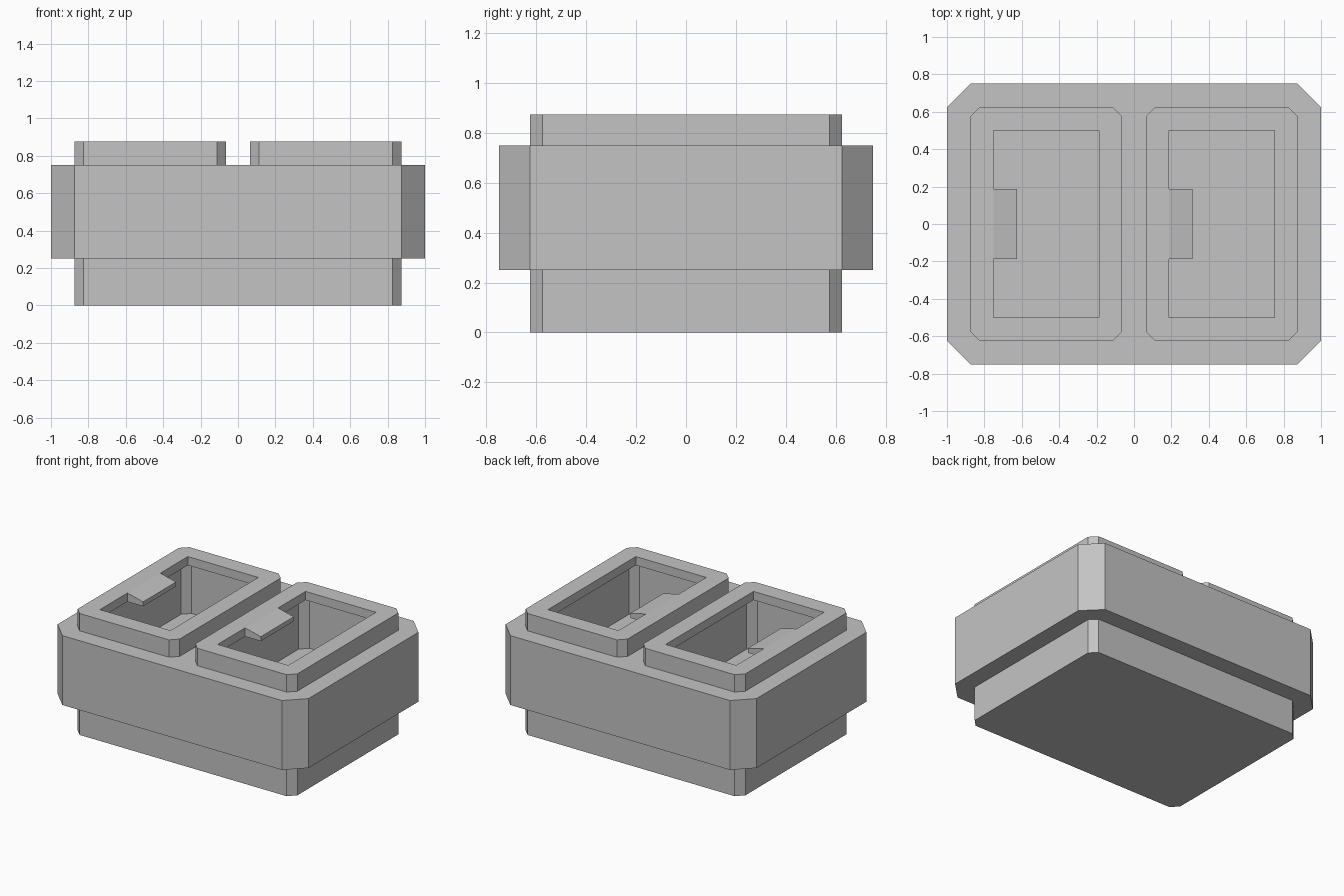
import bpy
import bmesh

if "Cube" in bpy.data.objects:
    bpy.data.objects.remove(bpy.data.objects["Cube"], do_unlink=True)

GREY = (0.55, 0.55, 0.55, 1)
grey = bpy.data.materials.new("plain_grey")
grey.use_nodes = True
grey.diffuse_color = GREY
grey.node_tree.nodes["Principled BSDF"].inputs["Base Color"].default_value = GREY


def prism(name, outline, direction):
    """Extrude a flat outline along a direction into a closed solid."""
    bm = bmesh.new()
    face = bm.faces.new([bm.verts.new(p) for p in outline])
    ext = bmesh.ops.extrude_face_region(bm, geom=[face])
    moved = [v for v in ext["geom"] if isinstance(v, bmesh.types.BMVert)]
    bmesh.ops.translate(bm, verts=moved, vec=direction)
    bmesh.ops.recalc_face_normals(bm, faces=bm.faces)
    mesh = bpy.data.meshes.new(name)
    bm.to_mesh(mesh)
    bm.free()
    mesh.materials.append(grey)
    obj = bpy.data.objects.new(name, mesh)
    bpy.context.collection.objects.link(obj)
    return obj


def block(name, cx, hx, hy, z0, z1, cut=0.0):
    """Upright block with its four vertical corners cut off."""
    if cut:
        pts = [(hx, hy - cut), (hx - cut, hy), (cut - hx, hy), (-hx, hy - cut),
               (-hx, cut - hy), (cut - hx, -hy), (hx - cut, -hy), (hx, cut - hy)]
    else:
        pts = [(hx, hy), (-hx, hy), (-hx, -hy), (hx, -hy)]
    return prism(name, [(cx + x, y, z0) for x, y in pts], (0, 0, z1 - z0))


def combine(target, tool, operation):
    """Apply a boolean and remove the tool object."""
    mod = target.modifiers.new(operation.lower(), "BOOLEAN")
    mod.operation, mod.object, mod.solver = operation, tool, "EXACT"
    graph = bpy.context.evaluated_depsgraph_get()
    mesh = bpy.data.meshes.new_from_object(target.evaluated_get(graph))
    target.modifiers.clear()
    target.data = mesh
    bpy.data.objects.remove(tool, do_unlink=True)


CENTRES = (-0.469, 0.469)

# Main body standing on a narrower foot
body = block("body", 0, 1.0, 0.75, 0.25, 0.75, 0.125)
combine(body, block("foot", 0, 0.875, 0.625, 0, 0.4, 0.05), "UNION")

# Two raised rims
for cx in CENTRES:
    combine(body, block("rim", cx, 0.406, 0.625, 0.6, 0.875, 0.05), "UNION")

# Undercut pockets with smaller openings above
for cx in CENTRES:
    combine(body, block("pocket", cx, 0.344, 0.5625, 0.4375, 0.8125, 0.05), "DIFFERENCE")
    combine(body, block("opening", cx, 0.281, 0.5, 0.7, 1.0), "DIFFERENCE")

# Sloped tab reaching into each opening
for side, cx in zip(("right", "left"), CENTRES):
    x = cx - 0.281
    profile = [(x, 0.8125), (x + 0.125, 0.8125), (x + 0.125, 0.845), (x, 0.875)]
    prism(side + "_tab", [(px, -0.1875, pz) for px, pz in profile], (0, 0.375, 0))
